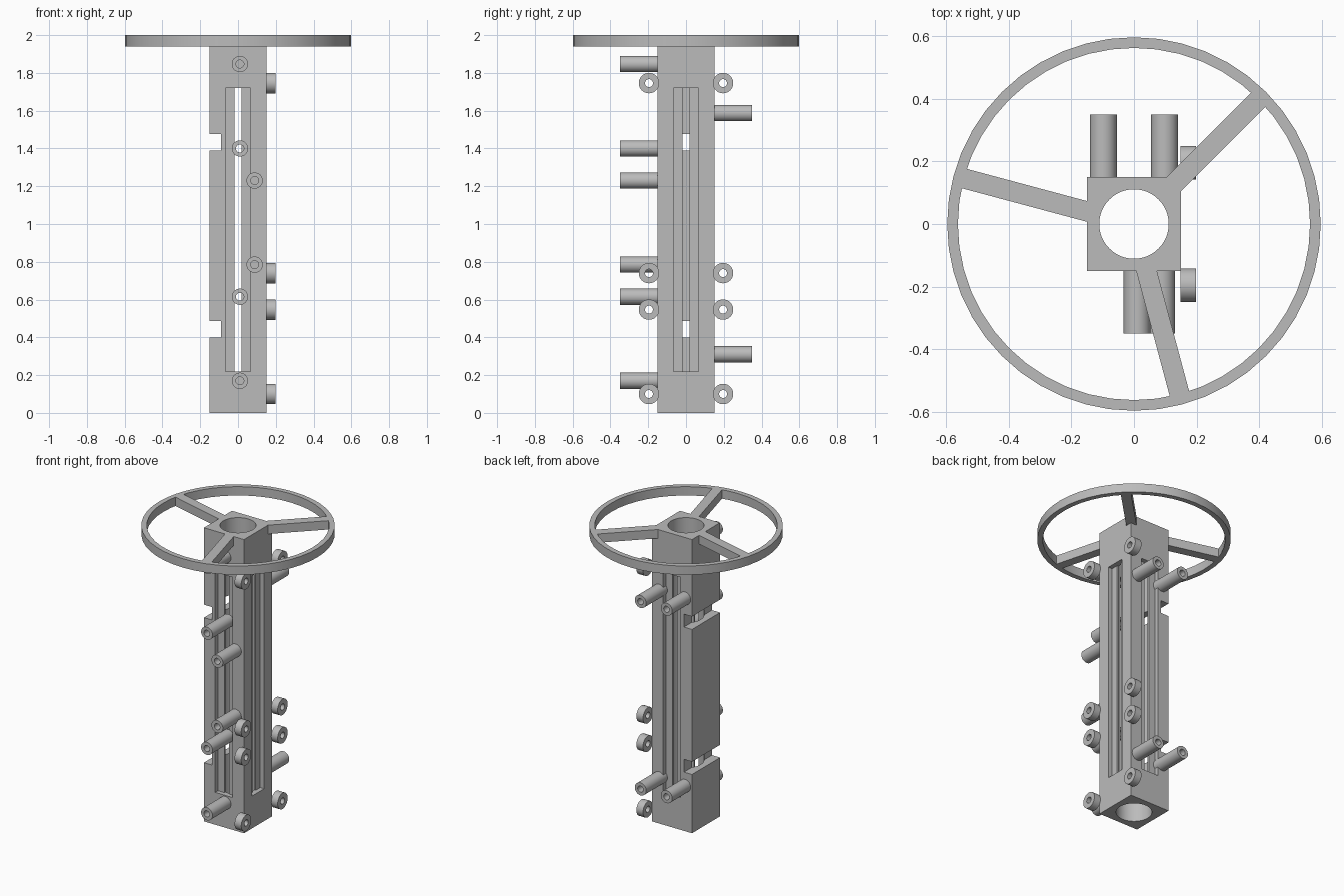
import bpy, bmesh, math
from mathutils import Matrix, Vector

default = bpy.data.objects.get("Cube")
if default:
    bpy.data.objects.remove(default, do_unlink=True)

grey = bpy.data.materials.new("plain grey")
grey.use_nodes = True
grey.diffuse_color = (0.5, 0.5, 0.5, 1)
grey.node_tree.nodes["Principled BSDF"].inputs["Base Color"].default_value = (0.5, 0.5, 0.5, 1)


def finish(name, bm):
    bmesh.ops.recalc_face_normals(bm, faces=bm.faces)
    mesh = bpy.data.meshes.new(name)
    bm.to_mesh(mesh)
    bm.free()
    mesh.materials.append(grey)
    obj = bpy.data.objects.new(name, mesh)
    bpy.context.collection.objects.link(obj)
    return obj


def select(obj):
    bpy.ops.object.select_all(action="DESELECT")
    obj.select_set(True)
    bpy.context.view_layer.objects.active = obj


def smooth(obj):
    select(obj)
    bpy.ops.object.shade_smooth_by_angle(angle=math.radians(30))


def box(name, low, high, turn=0):
    low, high = Vector(low), Vector(high)
    bm = bmesh.new()
    bmesh.ops.create_cube(bm, size=1, matrix=Matrix.Rotation(turn, 4, "Z")
                          @ Matrix.Translation((low + high) / 2)
                          @ Matrix.Diagonal((*(high - low), 1)))
    return finish(name, bm)


def tube(name, outer, inner, start, direction, length, sides=32):
    """Hollow cylinder running from start along direction."""
    bm = bmesh.new()
    place = Matrix.Translation(start) @ Vector(direction).to_track_quat("Z", "Y").to_matrix().to_4x4()
    section = [(outer, 0), (outer, length), (inner, length), (inner, 0)]
    loops = []
    for r, h in section:
        angles = [math.tau * i / sides for i in range(sides)]
        loops.append([bm.verts.new(place @ Vector((r * math.cos(a), r * math.sin(a), h))) for a in angles])
    for k in range(4):
        a, b = loops[k], loops[(k + 1) % 4]
        for i in range(sides):
            j = (i + 1) % sides
            bm.faces.new((a[i], a[j], b[j], b[i]))
    obj = finish(name, bm)
    smooth(obj)
    return obj


def cut(obj, cutter):
    mod = obj.modifiers.new("cut", "BOOLEAN")
    mod.operation = "DIFFERENCE"
    mod.solver = "EXACT"
    mod.object = cutter
    select(obj)
    bpy.ops.object.modifier_apply(modifier=mod.name)
    bpy.data.objects.remove(cutter, do_unlink=True)


HALF = 0.151
TOP, RIM_BASE = 2.0, 1.94

# Square column with a round bore
column = box("column", (-HALF, -HALF, 0), (HALF, HALF, TOP))
bm = bmesh.new()
bmesh.ops.create_cone(bm, cap_ends=True, segments=48, radius1=0.111, radius2=0.111,
                      depth=3, matrix=Matrix.Translation((0, 0, 1)))
cut(column, finish("bore_cutter", bm))

# Stepped slots on the front, back and left sides
for turn in (-math.pi / 2, 0, math.pi / 2):
    for half_width, inner in ((0.066, 0.121), (0.018, 0.08)):
        cut(column, box("slot_cutter", (inner, -half_width, 0.22), (0.2, half_width, 1.72), turn))

# Notches across the right side
for low, high in ((0.40, 0.487), (1.388, 1.476)):
    cut(column, box("notch_cutter", (-0.3, -0.3, low), (-0.09, 0.3, high)))
smooth(column)

# Wheel rim and three spokes
tube("wheel_rim", 0.597, 0.563, (0, 0, RIM_BASE), (0, 0, 1), TOP - RIM_BASE, 48)
for i, degrees in enumerate((45, 165, 285)):
    box(f"wheel_spoke_{i + 1}", (0.145, -0.032, RIM_BASE), (0.568, 0.032, TOP), math.radians(degrees))

# Long hollow pins on the front
for x, z in ((0.01, 1.847), (0.01, 1.40), (0.088, 1.23), (0.088, 0.785), (0.01, 0.615), (0.01, 0.17)):
    tube("front_pin", 0.043, 0.021, (x, -0.12, z), (0, -1, 0), 0.23)

# Long hollow pins on the back
for x in (-0.098, 0.098):
    for z in (0.31, 1.587):
        tube("back_pin", 0.043, 0.021, (x, 0.12, z), (0, 1, 0), 0.23)

# Short rollers beside the left side
for y in (-0.196, 0.196):
    for z in (0.10, 0.547, 0.74, 1.746):
        tube("side_roller", 0.054, 0.021, (0.149, y, z), (1, 0, 0), 0.05)
